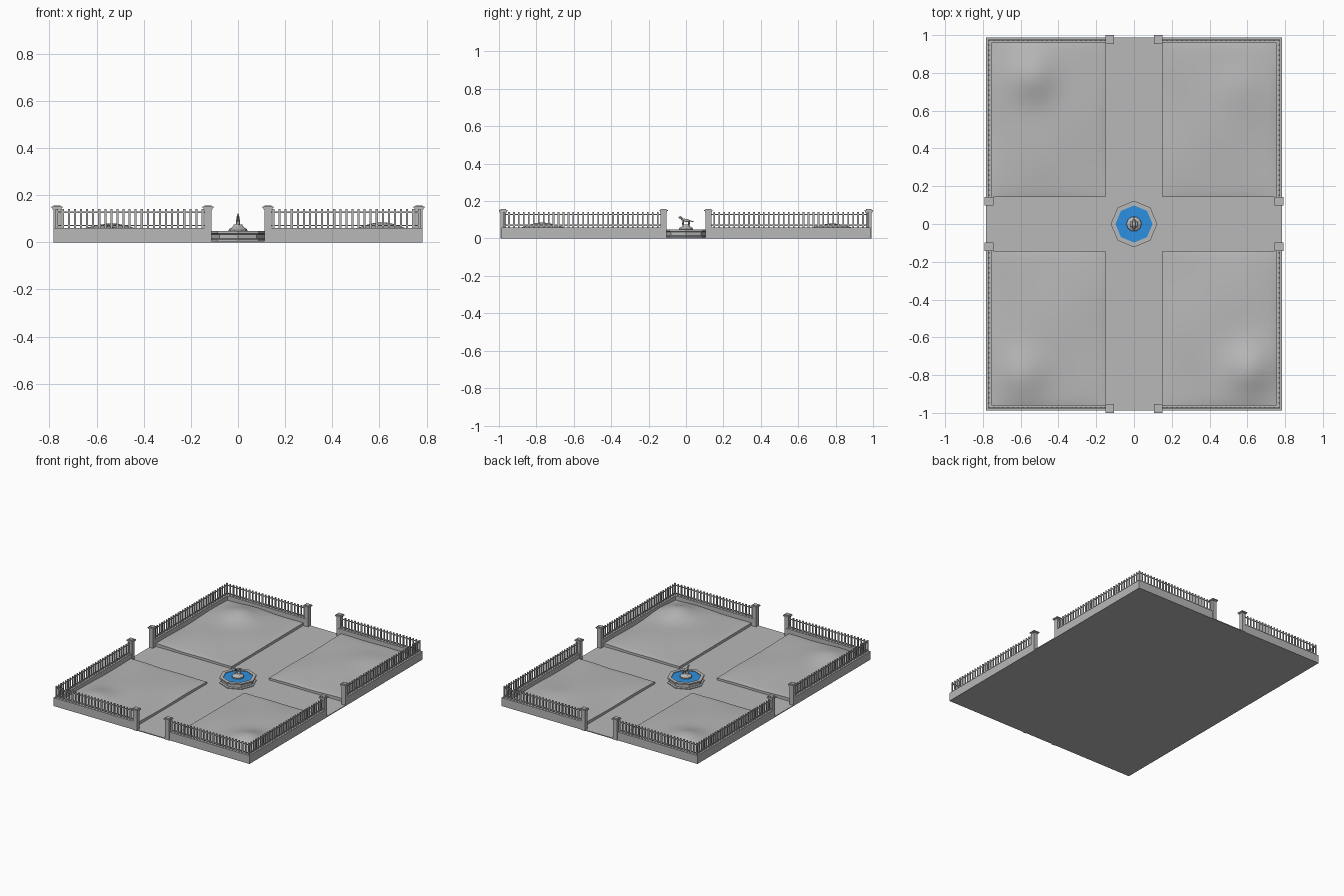
import bpy, bmesh, math
from mathutils import Matrix, Vector

if "Cube" in bpy.data.objects:
    bpy.data.objects.remove(bpy.data.objects["Cube"])


def material(name, rgb):
    m = bpy.data.materials.new(name)
    m.diffuse_color = (*rgb, 1)
    m.use_nodes = True
    m.node_tree.nodes["Principled BSDF"].inputs["Base Color"].default_value = m.diffuse_color
    return m


STONE = material("stone grey", (0.48, 0.48, 0.48))
WATER = material("water blue", (0.025, 0.28, 0.75))

X, Y = 0.783, 0.987          # outer faces of the boundary wall
WALL_T, WALL_H = 0.028, 0.06
GATE = 0.125                 # distance of gate posts from the axes


def finish(name, bm, mat=STONE, smooth=False):
    bmesh.ops.recalc_face_normals(bm, faces=bm.faces)
    me = bpy.data.meshes.new(name)
    bm.to_mesh(me)
    bm.free()
    ob = bpy.data.objects.new(name, me)
    bpy.context.collection.objects.link(ob)
    me.materials.append(mat)
    if smooth:
        bpy.context.view_layer.objects.active = ob
        ob.select_set(True)
        bpy.ops.object.shade_smooth_by_angle(angle=math.radians(40))
        ob.select_set(False)
    return ob


def box(bm, lo, hi):
    lo, hi = Vector(lo), Vector(hi)
    mat = Matrix.Translation((lo + hi) / 2) @ Matrix.Diagonal((*(hi - lo), 1))
    bmesh.ops.create_cube(bm, size=1, matrix=mat)


def cbox(bm, x, y, z0, z1, sx, sy):
    box(bm, (x - sx / 2, y - sy / 2, z0), (x + sx / 2, y + sy / 2, z1))


def lathe(bm, profile, sides, closed=False):
    """Spin a list of (radius, z) into a solid; closed joins last ring to first."""
    rings = [[bm.verts.new((r * math.cos(math.tau * i / sides),
                            r * math.sin(math.tau * i / sides), z))
              for i in range(sides)] for r, z in profile]
    pairs = list(zip(rings, rings[1:]))
    if closed:
        pairs.append((rings[-1], rings[0]))
    else:
        bm.faces.new(rings[0])
        bm.faces.new(rings[-1])
    for a, b in pairs:
        for i in range(sides):
            j = (i + 1) % sides
            bm.faces.new((a[i], a[j], b[j], b[i]))


def limb(bm, a, b, r1, r2):
    """Tapered round bar from a to b."""
    a, b = Vector(a), Vector(b)
    d = b - a
    mat = Matrix.Translation((a + b) / 2) @ d.to_track_quat('Z', 'Y').to_matrix().to_4x4()
    bmesh.ops.create_cone(bm, cap_ends=True, segments=8, radius1=r1, radius2=r2,
                          depth=d.length, matrix=mat)


def blob(bm, c, s, tilt=0):
    mat = Matrix.Translation(c) @ Matrix.Rotation(tilt, 4, 'X') @ Matrix.Diagonal((*s, 1))
    bmesh.ops.create_uvsphere(bm, u_segments=12, v_segments=8, radius=1, matrix=mat)


# Paved ground
bm = bmesh.new()
box(bm, (-X, -Y, 0), (X, Y, 0.006))
finish("paving", bm)

# Lawns: rolling ground, low beside the paths, with a mound in the outer corners
MOUNDS = {(-1, -1): (-0.58, -0.80, 0.032), (1, -1): (0.61, -0.77, 0.048),
          (-1, 1): (-0.54, 0.78, 0.042), (1, 1): (0.55, 0.72, 0.012)}


def lawn_height(x, y, sx, sy):
    mx, my, mh = MOUNDS[sx, sy]
    u = (abs(x) - 0.15) / (X - WALL_T - 0.15)
    v = (abs(y) - 0.142) / (Y - WALL_T - 0.142)
    swell = 0.016 * math.sin(math.pi * u) ** 0.5 * math.sin(math.pi * v) ** 0.5 if 0 < u < 1 and 0 < v < 1 else 0
    mound = mh * math.exp(-((x - mx) / 0.12) ** 2 - ((y - my) / 0.13) ** 2)
    ripple = 0.003 * math.sin(13 * x + 2 * sy) * math.sin(11 * y + 5 * x)
    return 0.022 + 0.007 * (u + v) / 2 + swell + mound + ripple


for sx, sy in MOUNDS:
    bm = bmesh.new()
    nx, ny = 28, 36
    rows = []
    for j in range(ny + 1):
        y = sy * (0.142 + (Y - WALL_T - 0.142) * j / ny)
        row = []
        for i in range(nx + 1):
            x = sx * (0.15 + (X - WALL_T - 0.15) * i / nx)
            row.append(bm.verts.new((x, y, lawn_height(x, y, sx, sy))))
        rows.append(row)
    for a, b in zip(rows, rows[1:]):
        for i in range(nx):
            bm.faces.new((a[i], a[i + 1], b[i + 1], b[i]))
    edges = [e for e in bm.edges if e.is_boundary]
    skirt = bmesh.ops.extrude_edge_only(bm, edges=edges)["geom"]
    for v in skirt:
        if isinstance(v, bmesh.types.BMVert):
            v.co.z = 0.004
    finish("lawn", bm, smooth=True)

# Boundary walls and railings, one L-shaped run per corner
for sx, sy in MOUNDS:
    wx, wy = sx * (X - WALL_T / 2), sy * (Y - WALL_T / 2)

    bm = bmesh.new()
    outline = [(GATE, Y), (X, Y), (X, GATE), (X - WALL_T, GATE),
               (X - WALL_T, Y - WALL_T), (GATE, Y - WALL_T)]
    face = bm.faces.new([bm.verts.new((sx * x, sy * y, 0)) for x, y in outline])
    top = bmesh.ops.extrude_face_region(bm, geom=[face])["geom"]
    bmesh.ops.translate(bm, vec=(0, 0, WALL_H),
                        verts=[v for v in top if isinstance(v, bmesh.types.BMVert)])
    finish("boundary_wall", bm)

    bm = bmesh.new()
    n = 25                                   # pickets along x
    for i in range(1, n + 1):
        x = sx * (GATE + (abs(wx) - GATE) * i / n)
        cbox(bm, x, wy, WALL_H - 0.002, 0.142, 0.009, 0.007)
    n = 32                                   # pickets along y
    for i in range(1, n):
        y = sy * (GATE + (abs(wy) - GATE) * i / n)
        cbox(bm, wx, y, WALL_H - 0.002, 0.142, 0.007, 0.009)
    for z in (0.068, 0.125):                 # rails
        cbox(bm, (wx + sx * GATE) / 2, wy, z, z + 0.006, abs(wx) - GATE, 0.005)
        cbox(bm, wx, (wy + sy * GATE) / 2, z, z + 0.006, 0.005, abs(wy) - GATE)
    finish("railing", bm)

# Gate posts with stepped caps
for sx, sy in MOUNDS:
    for px, py in ((sx * 0.128, sy * 0.977), (sx * 0.768, sy * 0.12)):
        bm = bmesh.new()
        cbox(bm, px, py, 0, 0.14, 0.03, 0.03)
        cbox(bm, px, py, 0.14, 0.146, 0.038, 0.038)
        cbox(bm, px, py, 0.146, 0.152, 0.046, 0.046)
        cbox(bm, px, py, 0.152, 0.157, 0.03, 0.03)
        finish("gate_post", bm)

# Octagonal fountain basin with plinth and rim
bm = bmesh.new()
lathe(bm, [(0.098, 0.004), (0.122, 0.004), (0.122, 0.012), (0.112, 0.016),
           (0.112, 0.034), (0.123, 0.038), (0.123, 0.048), (0.098, 0.048)], 8, closed=True)
finish("fountain_basin", bm)

# Water
bm = bmesh.new()
lathe(bm, [(0.102, 0.008), (0.102, 0.043)], 8)
finish("fountain_water", bm, WATER)

# Rocky pedestal
bm = bmesh.new()
lathe(bm, [(0.04, 0.03), (0.04, 0.052), (0.036, 0.057), (0.024, 0.064),
           (0.02, 0.07), (0.018, 0.076)], 10)
finish("pedestal", bm)

# Four-legged animal statue
bm = bmesh.new()
blob(bm, (0, 0, 0.097), (0.0075, 0.024, 0.008), -0.15)
limb(bm, (0, -0.017, 0.099), (0, -0.028, 0.112), 0.007, 0.005)
blob(bm, (0, -0.032, 0.113), (0.005, 0.009, 0.005), 0.2)
limb(bm, (0, 0.02, 0.095), (0, 0.042, 0.089), 0.003, 0.002)
for s in (-1, 1):
    limb(bm, (s * 0.005, -0.014, 0.097), (s * 0.005, -0.016 - s * 0.004, 0.074), 0.0035, 0.0025)
    limb(bm, (s * 0.005, 0.016, 0.096), (s * 0.005, 0.016 + s * 0.004, 0.074), 0.004, 0.0025)
    limb(bm, (s * 0.003, -0.028, 0.115), (s * 0.003, -0.027, 0.121), 0.002, 0.0005)
finish("animal_statue", bm, smooth=True)
